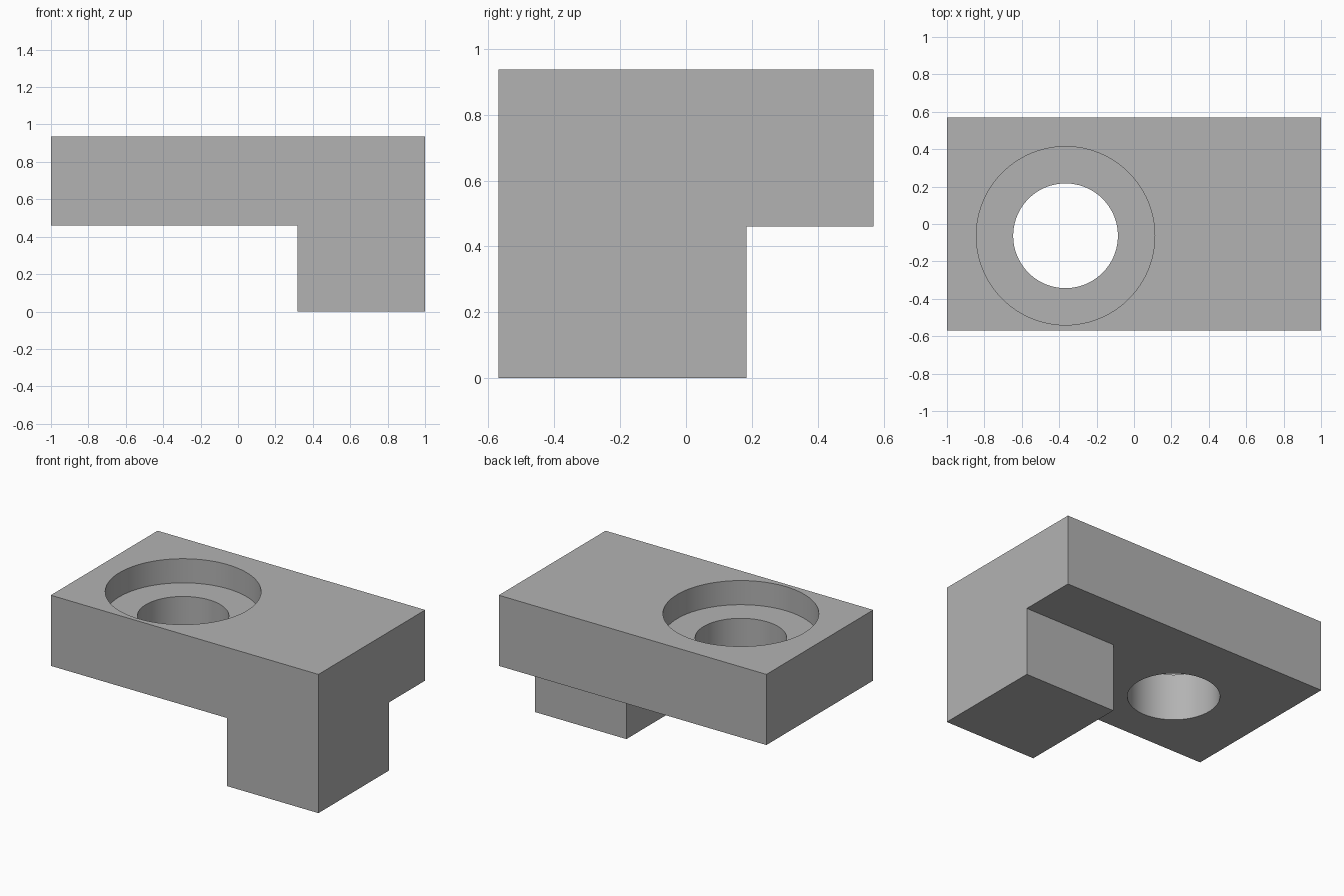
import bpy
import math
from mathutils import Vector

if "Cube" in bpy.data.objects:
    bpy.data.objects.remove(bpy.data.objects["Cube"], do_unlink=True)

HALF_Y = 0.57
TOP = 0.937
SLAB_BOTTOM = 0.46
BORE = (-0.366, -0.063)

grey = bpy.data.materials.new("plain grey")
grey.use_nodes = True
colour = (0.45, 0.45, 0.45, 1)
grey.diffuse_color = colour
grey.node_tree.nodes["Principled BSDF"].inputs["Base Color"].default_value = colour


def box(name, low, high):
    low, high = Vector(low), Vector(high)
    bpy.ops.mesh.primitive_cube_add(size=1, location=(low + high) / 2)
    ob = bpy.context.object
    ob.name = name
    ob.scale = high - low
    bpy.ops.object.transform_apply(location=True, rotation=False, scale=True)
    ob.data.materials.append(grey)
    return ob


def cylinder(name, radius, bottom, top):
    bpy.ops.mesh.primitive_cylinder_add(
        vertices=96, radius=radius, depth=top - bottom,
        location=(*BORE, (bottom + top) / 2))
    ob = bpy.context.object
    ob.name = name
    ob.hide_render = True
    ob.data.materials.append(grey)
    return ob


def combine(target, tool, operation):
    mod = target.modifiers.new(tool.name, 'BOOLEAN')
    mod.operation = operation
    mod.solver = 'EXACT'
    mod.object = tool
    bpy.context.view_layer.objects.active = target
    bpy.ops.object.modifier_apply(modifier=mod.name)
    bpy.data.objects.remove(tool, do_unlink=True)


# Slab with a corner foot under its left front end
bracket = box("bracket", (-1, -HALF_Y, SLAB_BOTTOM), (1, HALF_Y, TOP))
foot = box("foot", (0.317, -HALF_Y, 0), (1, 0.183, TOP))
combine(bracket, foot, 'UNION')

# Through hole and wider counterbore
combine(bracket, cylinder("through_hole", 0.28, 0.3, 1.2), 'DIFFERENCE')
combine(bracket, cylinder("counterbore", 0.477, TOP - 0.163, 1.2), 'DIFFERENCE')

# Smooth bore walls, sharp edges elsewhere
bpy.ops.object.select_all(action='DESELECT')
bracket.select_set(True)
bpy.context.view_layer.objects.active = bracket
bpy.ops.object.shade_smooth_by_angle(angle=math.radians(30))
